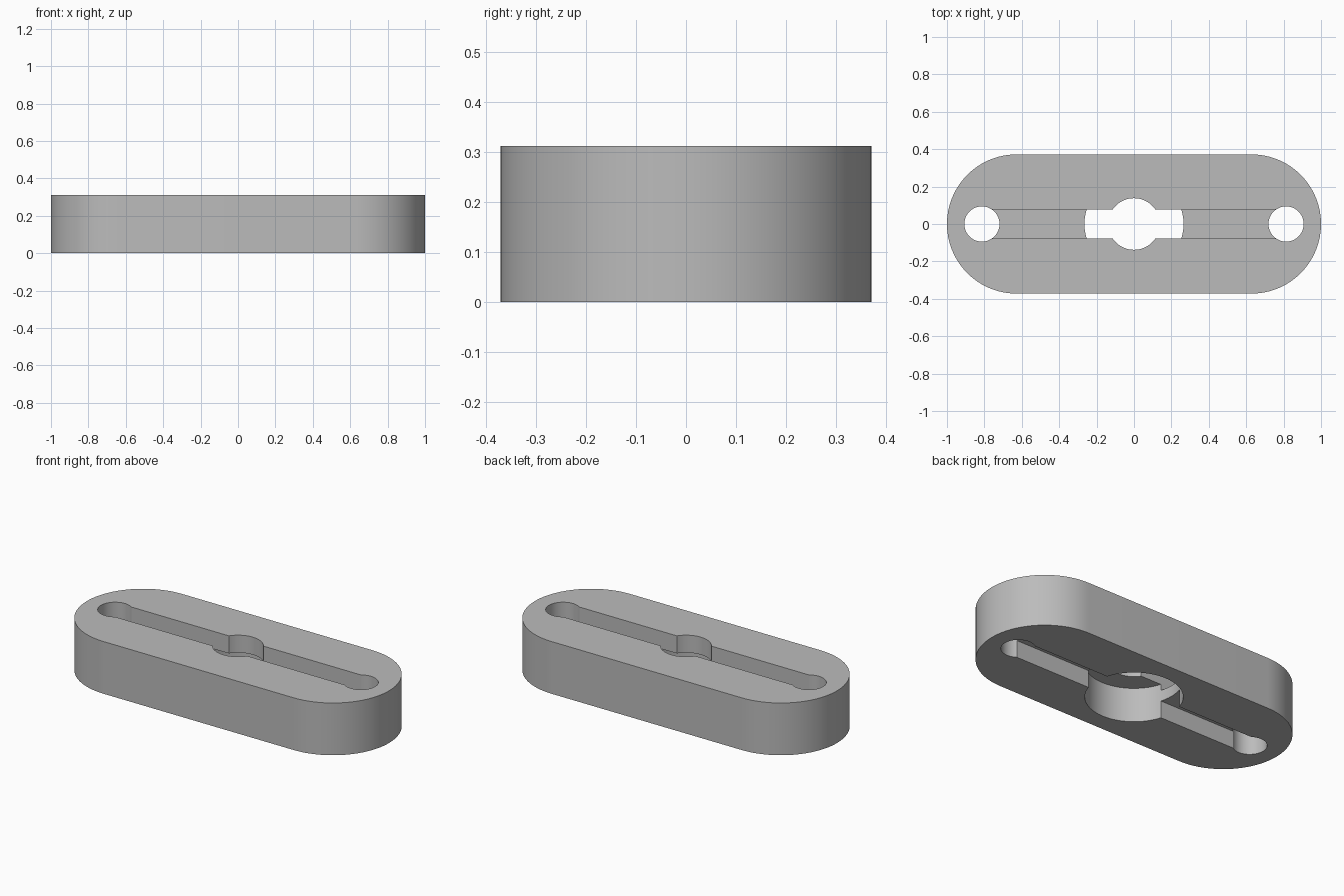
import bpy, math

HEIGHT, END_R, END_X = 0.312, 0.372, 0.628
CUT = 0.104          # depth of the bottom slot
WEB_TOP = 0.17       # floor of the top slot
BORE = 0.207         # ceiling of the round recess

cube = bpy.data.objects.get("Cube")
if cube:
    bpy.data.objects.remove(cube)

grey = bpy.data.materials.new("plain grey")
grey.use_nodes = True
grey.diffuse_color = (0.5, 0.5, 0.5, 1)
grey.node_tree.nodes["Principled BSDF"].inputs["Base Color"].default_value = (0.5, 0.5, 0.5, 1)


def prism(name, outline, z0, z1):
    """Extrude a closed outline from z0 to z1."""
    n = len(outline)
    verts = [(x, y, z) for z in (z0, z1) for x, y in outline]
    faces = [tuple(reversed(range(n))), tuple(range(n, 2 * n))]
    faces += [(i, (i + 1) % n, (i + 1) % n + n, i + n) for i in range(n)]
    mesh = bpy.data.meshes.new(name)
    mesh.from_pydata(verts, [], faces)
    mesh.materials.append(grey)
    obj = bpy.data.objects.new(name, mesh)
    bpy.context.collection.objects.link(obj)
    return obj


def arc(cx, r, start, sweep, steps):
    return [(cx + r * math.cos(start + sweep * i / steps),
             r * math.sin(start + sweep * i / steps)) for i in range(steps + 1)]


def circle(cx, r):
    return arc(cx, r, 0, math.tau, 64)[:-1]


def box(hx, hy):
    return [(-hx, -hy), (hx, -hy), (hx, hy), (-hx, hy)]


# Rounded bar
body = prism("slotted_bar", arc(END_X, END_R, -math.pi / 2, math.pi, 48)
             + arc(-END_X, END_R, math.pi / 2, math.pi, 48), 0, HEIGHT)

# Holes, recess and the two slots
cutters = [
    prism("left_hole_cutter", circle(0.813, 0.094), -0.1, 0.5),
    prism("right_hole_cutter", circle(-0.813, 0.094), -0.1, 0.5),
    prism("centre_hole_cutter", circle(0, 0.138), -0.1, 0.5),
    prism("recess_cutter", circle(0, 0.265), -0.1, BORE),
    prism("top_slot_cutter", box(0.8, 0.077), WEB_TOP, 0.5),
    prism("bottom_slot_cutter", box(0.8, 0.077), -0.1, CUT),
]
bpy.context.view_layer.objects.active = body
for cutter in cutters:
    mod = body.modifiers.new(cutter.name, "BOOLEAN")
    mod.operation, mod.solver, mod.object = "DIFFERENCE", "EXACT", cutter
    bpy.ops.object.modifier_apply(modifier=mod.name)
    bpy.data.objects.remove(cutter)

# Smooth curved walls, crisp rims
bpy.ops.object.select_all(action="DESELECT")
body.select_set(True)
bpy.ops.object.shade_smooth_by_angle(angle=math.radians(30))
